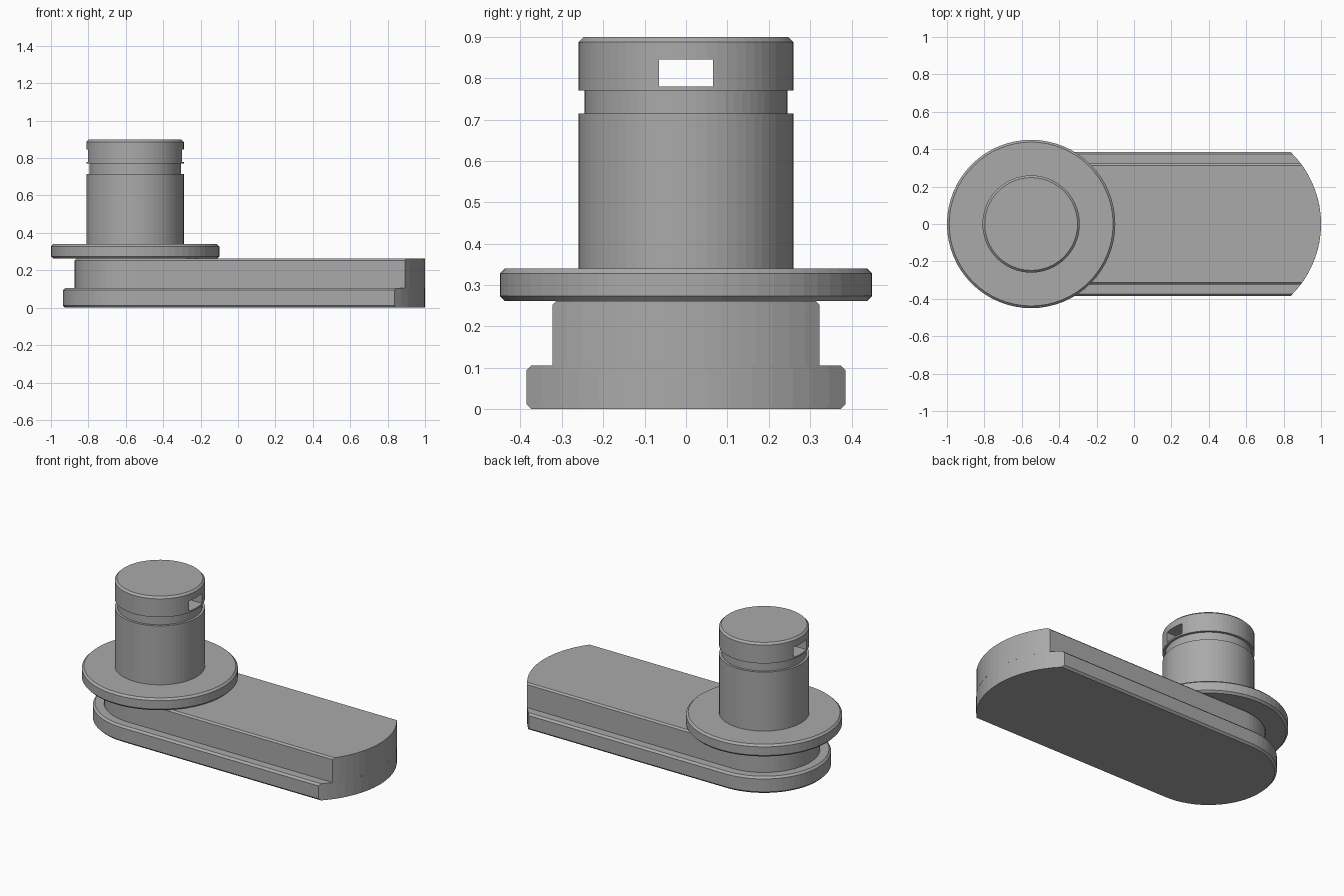
import bpy, bmesh, math

cube = bpy.data.objects.get("Cube")
if cube:
    bpy.data.objects.remove(cube, do_unlink=True)

# Single plain metal colour
grey = bpy.data.materials.new("plain_grey")
grey.use_nodes = True
COLOUR = (0.4, 0.4, 0.4, 1)
grey.diffuse_color = COLOUR
grey.node_tree.nodes["Principled BSDF"].inputs["Base Color"].default_value = COLOUR

PIN_X = -0.55     # axis shared by pin, flange and rounded bar end
END_R = 0.536     # radius of the bar's far end
SEGMENTS = 64


def loft(name, outline, profile):
    """Stack closed outlines, one per (size, height) pair, and cap both ends."""
    bm = bmesh.new()
    rings = [[bm.verts.new((x, y, z)) for x, y in outline(r)] for r, z in profile]
    n = len(rings[0])
    for low, high in zip(rings, rings[1:]):
        for i in range(n):
            j = (i + 1) % n
            bm.faces.new((low[i], low[j], high[j], high[i]))
    bm.faces.new(rings[0][::-1])
    bm.faces.new(rings[-1])
    bmesh.ops.recalc_face_normals(bm, faces=bm.faces)
    mesh = bpy.data.meshes.new(name)
    bm.to_mesh(mesh)
    bm.free()
    mesh.materials.append(grey)
    obj = bpy.data.objects.new(name, mesh)
    bpy.context.collection.objects.link(obj)
    return obj


def circle(r):
    angles = [2 * math.pi * i / SEGMENTS for i in range(SEGMENTS)]
    return [(PIN_X + r * math.cos(a), r * math.sin(a)) for a in angles]


def bar(w):
    """Half-round at the pin end, straight sides, shallow arc at the far end."""
    half = SEGMENTS // 2
    pts = [(PIN_X - w * math.sin(math.pi * i / half), w * math.cos(math.pi * i / half))
           for i in range(half + 1)]
    span = math.asin(w / END_R)
    for i in range(17):
        a = span * (i / 8 - 1)
        pts.append((1 - END_R + END_R * math.cos(a), END_R * math.sin(a)))
    return pts


# Stepped bar with chamfered base and top
loft("stepped_bar", bar, [
    (0.374, 0), (0.386, 0.012), (0.386, 0.094), (0.374, 0.106),
    (0.323, 0.106), (0.323, 0.252), (0.313, 0.262)])

# Round flange
loft("flange", circle, [
    (0.438, 0.262), (0.45, 0.274), (0.45, 0.328), (0.438, 0.34)])

# Pin with retaining groove and chamfered top
pin = loft("pin", circle, [
    (0.26, 0.335), (0.26, 0.715), (0.245, 0.715), (0.245, 0.77),
    (0.26, 0.77), (0.26, 0.887), (0.248, 0.899)])

# Rectangular slot through the pin head
bpy.ops.mesh.primitive_cube_add(size=1, location=(PIN_X, 0, 0.8125))
cutter = bpy.context.object
cutter.name = "slot_cutter"
cutter.scale = (0.8, 0.13, 0.065)
cutter.data.materials.append(grey)
cutter.hide_render = True
cutter.display_type = 'WIRE'
slot = pin.modifiers.new("slot", 'BOOLEAN')
slot.operation = 'DIFFERENCE'
slot.solver = 'EXACT'
slot.object = cutter

# Bake the slot and drop the helper
bpy.context.view_layer.objects.active = pin
bpy.ops.object.select_all(action='DESELECT')
pin.select_set(True)
bpy.ops.object.modifier_apply(modifier=slot.name)
bpy.data.objects.remove(cutter, do_unlink=True)
